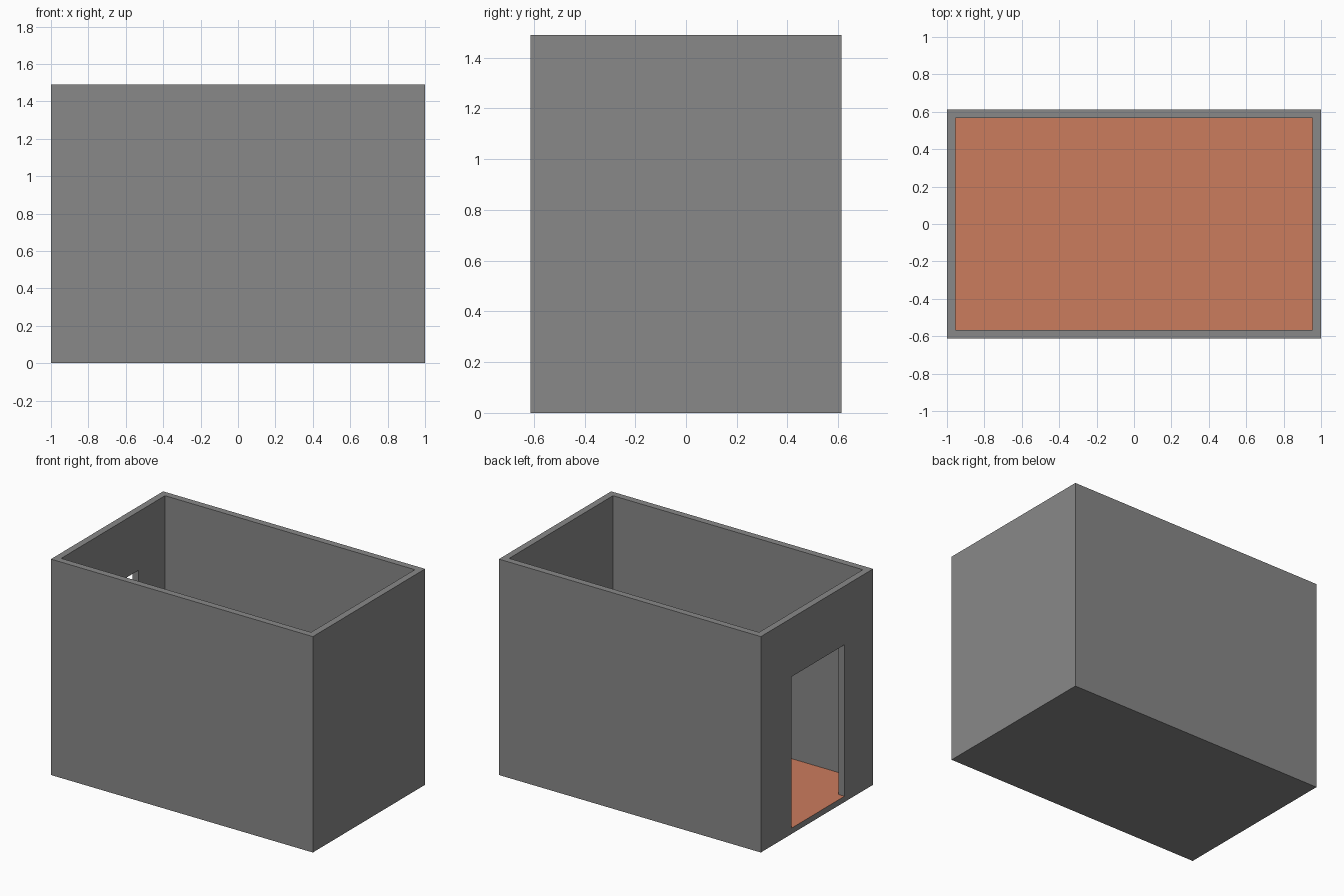
import bpy

if "Cube" in bpy.data.objects:
    bpy.data.objects.remove(bpy.data.objects["Cube"])

W, D, H = 2.0, 1.224, 1.49      # outer size
T, FLOOR = 0.046, 0.04          # wall and floor thickness
DOOR_Y, DOOR_W, DOOR_TOP = -0.01, 0.58, 1.085


def box(name, lo, hi):
    """Axis-aligned box between two corners."""
    bpy.ops.mesh.primitive_cube_add(size=1, location=[(a + b) / 2 for a, b in zip(lo, hi)])
    ob = bpy.context.object
    ob.name = name
    ob.scale = [b - a for a, b in zip(lo, hi)]
    bpy.ops.object.transform_apply(location=True, rotation=True, scale=True)
    return ob


def cut(target, cutter):
    """Subtract the cutter and discard it."""
    mod = target.modifiers.new("cut", 'BOOLEAN')
    mod.operation, mod.solver, mod.object = 'DIFFERENCE', 'EXACT', cutter
    bpy.context.view_layer.objects.active = target
    bpy.ops.object.modifier_apply(modifier=mod.name)
    bpy.data.objects.remove(cutter, do_unlink=True)


# Room shell: four walls on a floor slab, open at the top
room = box("room_shell", (-W / 2, -D / 2, 0), (W / 2, D / 2, H))
cut(room, box("interior_cutter", (-W / 2 + T, -D / 2 + T, FLOOR), (W / 2 - T, D / 2 - T, H + 0.2)))

# Doorway through the left wall, flush with the floor
cut(room, box("door_cutter", (-W / 2 - 0.1, DOOR_Y - DOOR_W / 2, FLOOR),
              (-W / 2 + T + 0.1, DOOR_Y + DOOR_W / 2, DOOR_TOP)))

# Terracotta floor surface, grey everywhere else
grey = bpy.data.materials.new("wall_grey")
grey.diffuse_color = (0.8, 0.8, 0.8, 1)
grey.use_nodes = True
grey.node_tree.nodes["Principled BSDF"].inputs["Base Color"].default_value = grey.diffuse_color
grey.diffuse_color = (0.25, 0.25, 0.25, 1)
grey.use_nodes = True
grey.node_tree.nodes["Principled BSDF"].inputs["Base Color"].default_value = grey.diffuse_color
clay = bpy.data.materials.new("floor_clay")
clay.diffuse_color = (0.6, 0.2, 0.11, 1)
clay.use_nodes = True
clay.node_tree.nodes["Principled BSDF"].inputs["Base Color"].default_value = clay.diffuse_color
room.data.materials.clear()
room.data.materials.append(grey)
room.data.materials.append(clay)
for p in room.data.polygons:
    p.material_index = int(p.normal.z > 0.9 and p.center.z < FLOOR + 0.01)
